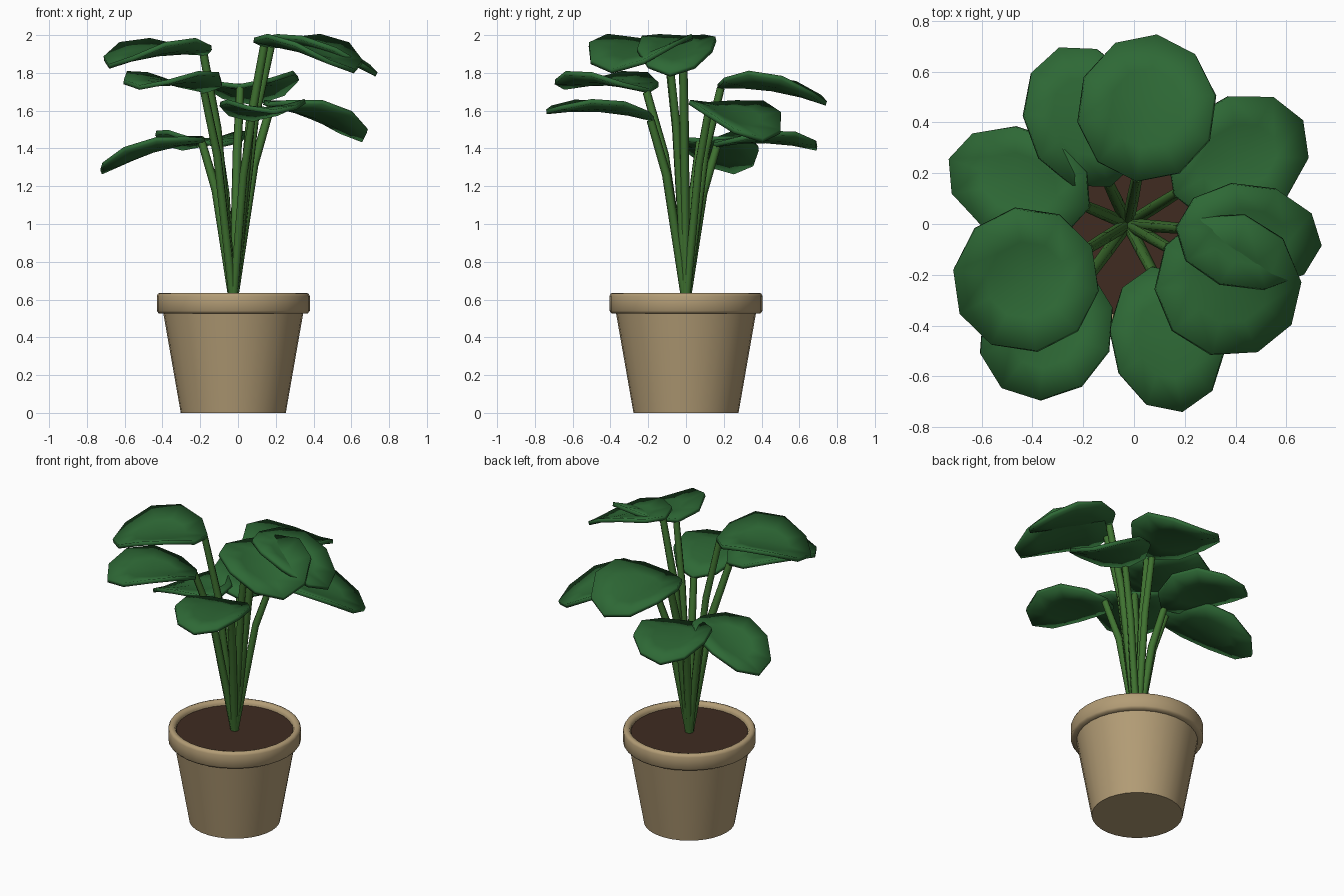
import bpy, bmesh, math
from mathutils import Vector

if "Cube" in bpy.data.objects:
    bpy.data.objects.remove(bpy.data.objects["Cube"])

CX = -0.025  # pot axis


def material(name, rgb):
    m = bpy.data.materials.new(name)
    m.diffuse_color = (*rgb, 1)
    m.use_nodes = True
    m.node_tree.nodes["Principled BSDF"].inputs["Base Color"].default_value = m.diffuse_color
    return m


POT = material("clay", (0.45, 0.335, 0.18))
SOIL = material("soil", (0.05, 0.024, 0.015))
STEM = material("stem_green", (0.05, 0.17, 0.03))
LEAF = material("leaf_green", (0.027, 0.14, 0.036))


def add_mesh(name, bm, mat):
    bmesh.ops.recalc_face_normals(bm, faces=bm.faces)
    me = bpy.data.meshes.new(name)
    bm.to_mesh(me)
    bm.free()
    me.materials.append(mat)
    ob = bpy.data.objects.new(name, me)
    bpy.context.collection.objects.link(ob)
    return ob


def lathe(name, profile, mat, segments=32):
    bm = bmesh.new()
    vs = [bm.verts.new((r, 0, z)) for r, z in profile]
    es = [bm.edges.new(p) for p in zip(vs, vs[1:])]
    bmesh.ops.spin(bm, geom=vs + es, axis=(0, 0, 1), cent=(0, 0, 0),
                   angle=2 * math.pi, steps=segments)
    bmesh.ops.remove_doubles(bm, verts=bm.verts, dist=1e-4)
    ob = add_mesh(name, bm, mat)
    ob.location.x = CX
    bpy.ops.object.select_all(action='DESELECT')
    bpy.context.view_layer.objects.active = ob
    ob.select_set(True)
    bpy.ops.object.shade_smooth_by_angle(angle=math.radians(50))
    return ob


# Pot with rolled rim, and soil
lathe("pot", [(0, 0), (0.278, 0), (0.37, 0.525), (0.395, 0.527), (0.405, 0.54),
              (0.405, 0.618), (0.398, 0.632), (0.385, 0.636), (0.368, 0.632),
              (0.358, 0.615), (0.355, 0.57)], POT)
lathe("soil", [(0, 0.605), (0.358, 0.605)], SOIL)

# Leaves: centre x, y, z, azimuth, half length, half width, slope x, slope y
LEAVES = [
    (0.05, 0.455, 1.715, 82, 0.285, 0.268, 0.03, -0.16),
    (-0.195, 0.42, 1.44, 110, 0.285, 0.23, 0.0, -0.03),
    (0.41, 0.26, 1.57, 30, 0.285, 0.235, -0.28, -0.17),
    (-0.45, 0.16, 1.39, 161, 0.285, 0.212, 0.28, -0.08),
    (-0.425, -0.22, 1.9, 207, 0.285, 0.278, 0.107, 0.054),
    (-0.345, -0.42, 1.745, 232, 0.28, 0.25, -0.02, -0.025),
    (0.13, -0.455, 1.605, -78, 0.285, 0.218, 0.02, -0.065),
    (0.45, -0.05, 1.92, -7, 0.28, 0.205, -0.34, 0.03),
    (0.37, -0.24, 1.912, -32, 0.285, 0.275, -0.21, 0.13),
]
DROOP, CUP = 0.03, 0.9


def leaf_and_stem(i, x, y, z, az, a, b, gx, gy):
    az = math.radians(az)
    fwd = Vector((math.cos(az), math.sin(az)))
    side = Vector((-fwd.y, fwd.x))

    def point(u, v):
        d = fwd * (u * a) + side * (v * b)
        return Vector((x + d.x, y + d.y, z + gx * d.x + gy * d.y
                       - DROOP * u * u + CUP * b * b * v * v))

    # Ten sided blade, sides curled up and tip drooping
    bm = bmesh.new()
    n = 10
    rings = [[bm.verts.new(point(r * math.cos(t), r * math.sin(t)))
              for t in (2 * math.pi * k / n for k in range(n))] for r in (0.55, 1.02)]
    mid = bm.verts.new(point(0, 0))
    for k in range(n):
        j = (k + 1) % n
        bm.faces.new((mid, rings[0][k], rings[0][j]))
        bm.faces.new((rings[0][k], rings[1][k], rings[1][j], rings[0][j]))
    for f in bm.faces:
        f.smooth = True
    ob = add_mesh(f"leaf_{i}", bm, LEAF)
    s = ob.modifiers.new("thickness", 'SOLIDIFY')
    s.thickness = 0.025
    s.offset = 0

    # Bent stem from the soil to the leaf base
    end = point(-0.96, 0) - Vector((0, 0, 0.01))
    start = Vector((CX, 0, 0.59))
    kink = Vector((start.x + (end.x - start.x) * 0.55, end.y * 0.55,
                   start.z + (end.z - start.z) * 0.7))
    cu = bpy.data.curves.new(f"stem_{i}", 'CURVE')
    cu.dimensions = '3D'
    cu.bevel_depth = 0.024
    cu.bevel_resolution = 1
    cu.use_fill_caps = True
    sp = cu.splines.new('POLY')
    sp.points.add(2)
    for p, co, r in zip(sp.points, (start, kink, end), (1.0, 1.0, 0.9)):
        p.co = (*co, 1)
        p.radius = r
    cu.materials.append(STEM)
    bpy.context.collection.objects.link(bpy.data.objects.new(f"stem_{i}", cu))


for i, spec in enumerate(LEAVES, 1):
    leaf_and_stem(i, *spec)
